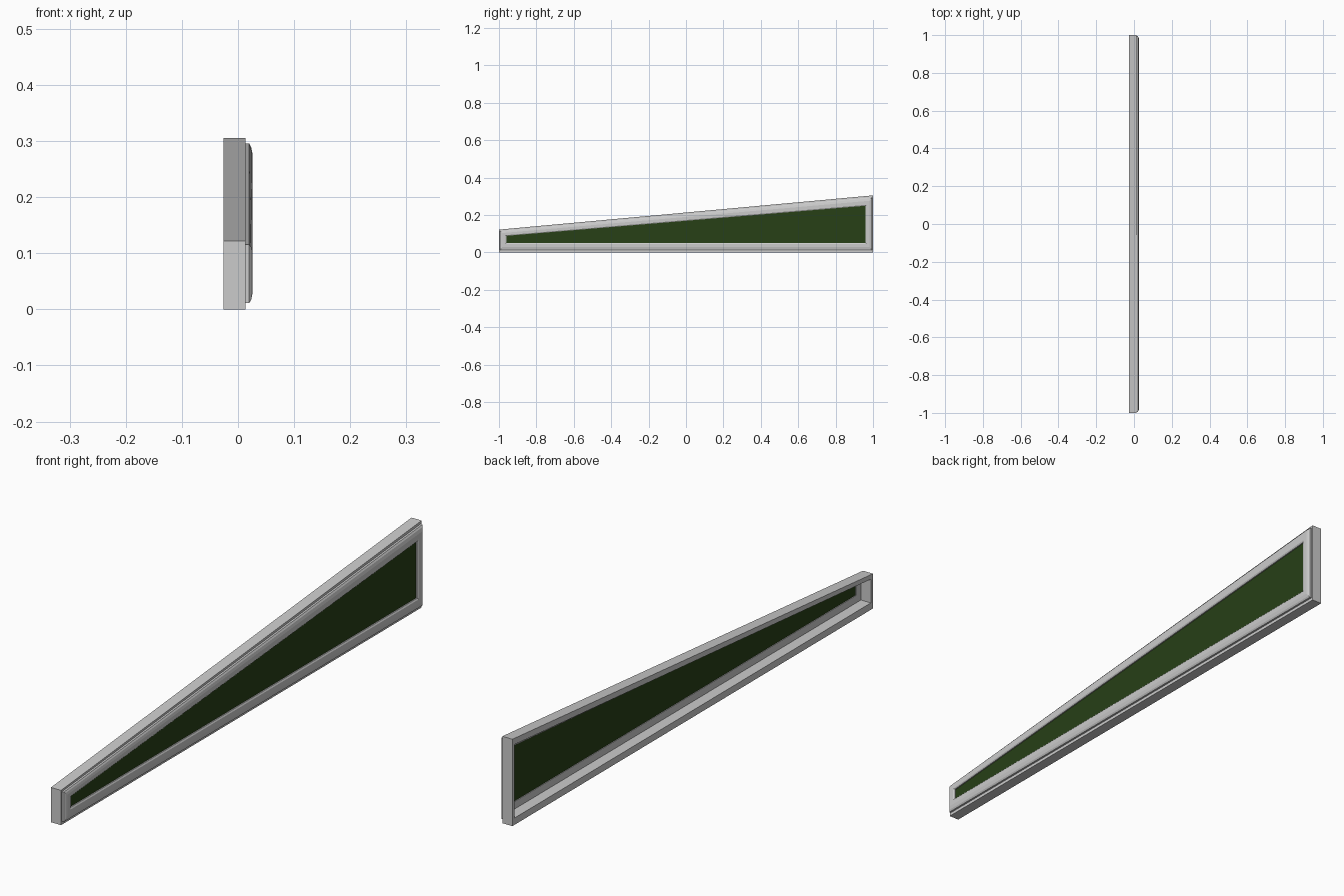
import bpy, bmesh

if "Cube" in bpy.data.objects:
    bpy.data.objects.remove(bpy.data.objects["Cube"])


def corners(x, side, bottom, top_low, top_high):
    """Wedge outline inset from the outer edges, at depth x."""
    def top(y):
        return 0.122 + 0.0915 * (y + 1)
    a, b = -1 + side, 1 - side
    return [(x, a, bottom), (x, b, bottom),
            (x, b, top(b) - top_high), (x, a, top(a) - top_low)]


def make(name, loops, ring):
    """Join successive outlines; ring closes the section, otherwise cap the ends."""
    bm = bmesh.new()
    vs = [[bm.verts.new(c) for c in corners(*l)] for l in loops]
    n = len(vs)
    for i in range(n if ring else n - 1):
        p, q = vs[i], vs[(i + 1) % n]
        for k in range(4):
            j = (k + 1) % 4
            bm.faces.new((p[k], p[j], q[j], q[k]))
    if not ring:
        bm.faces.new(vs[0])
        bm.faces.new(vs[-1])
    bmesh.ops.recalc_face_normals(bm, faces=bm.faces)
    me = bpy.data.meshes.new(name)
    bm.to_mesh(me)
    bm.free()
    ob = bpy.data.objects.new(name, me)
    bpy.context.collection.objects.link(ob)
    return ob


# deep outer casing, open at the back
make("outer_frame", [
    (-0.026, 0, 0, 0, 0),
    (0.013, 0, 0, 0, 0),
    (0.013, 0.012, 0.024, 0.016, 0.022),
    (-0.026, 0.012, 0.024, 0.016, 0.022)], True)

# moulded sash on the front with a rounded outer edge
make("sash_moulding", [
    (0.0125, 0.006, 0.011, 0.007, 0.009),
    (0.020, 0.006, 0.011, 0.007, 0.009),
    (0.0235, 0.010, 0.017, 0.012, 0.015),
    (0.026, 0.018, 0.029, 0.020, 0.027),
    (0.026, 0.034, 0.045, 0.033, 0.047),
    (0.023, 0.040, 0.050, 0.037, 0.052),
    (0.0125, 0.040, 0.050, 0.037, 0.052)], True)

# tinted pane
pane = make("glass_pane", [
    (0.015, 0.038, 0.048, 0.035, 0.050),
    (0.019, 0.038, 0.048, 0.035, 0.050)], False)
mat = bpy.data.materials.new("dark_green_glass")
mat.diffuse_color = (0.02, 0.05, 0.008, 1)
mat.use_nodes = True
mat.node_tree.nodes["Principled BSDF"].inputs["Base Color"].default_value = mat.diffuse_color
pane.data.materials.append(mat)
